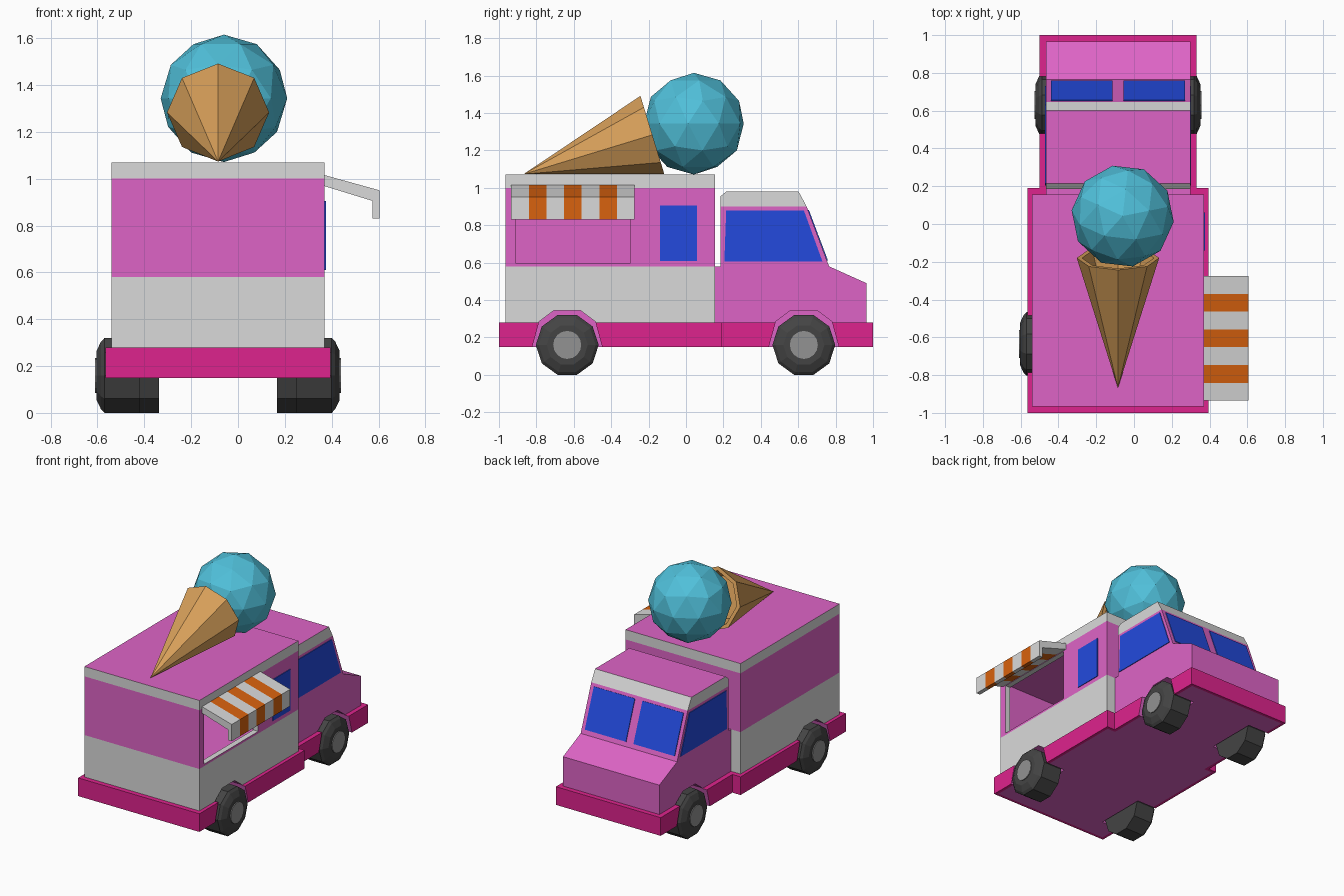
import bpy, bmesh, math
from mathutils import Vector, Matrix

if "Cube" in bpy.data.objects:
    bpy.data.objects.remove(bpy.data.objects["Cube"])


def mat(name, r, g, b):
    m = bpy.data.materials.new(name)
    lin = [((c / 255 + 0.055) / 1.055) ** 2.4 if c > 10 else c / 255 / 12.92 for c in (r, g, b)]
    m.diffuse_color = (*lin, 1)
    m.use_nodes = True
    m.node_tree.nodes["Principled BSDF"].inputs["Base Color"].default_value = m.diffuse_color
    return m


PINK = mat("pink", 222, 100, 198)
GREY = mat("light_grey", 218, 218, 218)
MAGENTA = mat("magenta", 222, 35, 141)
BLUE = mat("window_blue", 35, 74, 222)
ORANGE = mat("awning_orange", 217, 98, 14)
TYRE = mat("tyre_dark", 68, 68, 68)
HUB = mat("hub_grey", 146, 146, 146)
CONE = mat("waffle_brown", 216, 160, 90)
SCOOP = mat("ice_blue", 80, 192, 218)
CX = -0.085  # centre line of the truck


def finish(name, bm, mats, rule=None):
    bmesh.ops.recalc_face_normals(bm, faces=bm.faces)
    if rule:
        for f in bm.faces:
            f.material_index = rule(f.calc_center_median(), f.normal)
    me = bpy.data.meshes.new(name)
    bm.to_mesh(me)
    bm.free()
    for m in mats:
        me.materials.append(m)
    ob = bpy.data.objects.new(name, me)
    bpy.context.collection.objects.link(ob)
    return ob


def extrude(bm, pts, vec):
    """Closed prism from a polygon of 3D points."""
    f = bm.faces.new([bm.verts.new(p) for p in pts])
    r = bmesh.ops.extrude_face_region(bm, geom=[f], use_keep_orig=True)
    vs = [v for v in r["geom"] if isinstance(v, bmesh.types.BMVert)]
    bmesh.ops.translate(bm, vec=Vector(vec), verts=vs)


def side_prism(bm, pts, x0, x1):
    extrude(bm, [(x0, y, z) for y, z in pts], (x1 - x0, 0, 0))


def box(bm, x0, x1, y0, y1, z0, z1):
    side_prism(bm, [(y0, z0), (y1, z0), (y1, z1), (y0, z1)], x0, x1)


def slice_z(bm, *heights):
    for z in heights:
        bmesh.ops.bisect_plane(bm, geom=bm.verts[:] + bm.edges[:] + bm.faces[:],
                               plane_co=(0, 0, z), plane_no=(0, 0, 1))


def cut(ob, cutter):
    m = ob.modifiers.new("cut", 'BOOLEAN')
    m.operation = 'DIFFERENCE'
    m.solver = 'EXACT'
    m.material_mode = 'TRANSFER'
    m.object = cutter
    bpy.context.view_layer.objects.active = ob
    bpy.ops.object.modifier_apply(modifier=m.name)


# Wheel positions: (y, outer offset from the centre line)
AXLES = {"rear": (-0.635, 0.525), "front": (0.63, 0.4425)}

# Cutters: wheel wells, interior, serving hatch
bm = bmesh.new()
for y, off in AXLES.values():
    arch = [(y + a, z) for a, z in ((-0.19, 0.1), (-0.187, 0.15), (-0.15, 0.285), (-0.07, 0.345),
                                    (0.07, 0.345), (0.15, 0.285), (0.187, 0.15), (0.19, 0.1))]
    for s in (-1, 1):
        side_prism(bm, arch, CX + s * (off - 0.2), CX + s * (off + 0.1))
wells = finish("wheel_well_cutter", bm, [PINK])
bm = bmesh.new()
box(bm, -0.50, 0.33, -0.93, 0.12, 0.59, 0.99)
room = finish("interior_cutter", bm, [PINK])
bm = bmesh.new()
box(bm, 0.30, 0.45, -0.91, -0.30, 0.595, 0.965)
hatch = finish("hatch_cutter", bm, [GREY])

# Skirt: stepped outline with pink underside
bm = bmesh.new()
outline = [(-0.565, -1), (0.395, -1), (0.395, 0.19), (0.33, 0.19),
           (0.33, 1), (-0.50, 1), (-0.50, 0.19), (-0.565, 0.19)]
extrude(bm, [(x, y, 0.15) for x, y in outline], (0, 0, 0.13))
bmesh.ops.recalc_face_normals(bm, faces=bm.faces)
bottom = [f for f in bm.faces if f.normal.z < -0.9]
bmesh.ops.inset_region(bm, faces=bottom, thickness=0.03)
skirt = finish("skirt", bm, [MAGENTA, PINK],
               lambda c, n: int(n.z < -0.9 and abs(c.x - CX) < 0.1 and abs(c.y) < 0.9))
cut(skirt, wells)

# Box body: grey base and top band, pink between and on the roof
bm = bmesh.new()
box(bm, -0.54, 0.37, -0.965, 0.155, 0.279, 1.07)
slice_z(bm, 0.58, 1.0)
body = finish("box_body", bm, [PINK, GREY],
              lambda c, n: int(abs(n.z) < 0.5 and not 0.58 < c.z < 1.0))
for c in (wells, room, hatch):
    cut(body, c)

# Cab: one side profile, grey band round the roof edge
bm = bmesh.new()
side_prism(bm, [(0.15, 0.279), (0.965, 0.279), (0.965, 0.49), (0.765, 0.58), (0.645, 0.9),
                (0.602, 0.98), (0.215, 0.98), (0.185, 0.955), (0.185, 0.58), (0.15, 0.58)],
           -0.465, 0.298)
slice_z(bm, 0.58, 0.9)
cab = finish("cab", bm, [PINK, GREY], lambda c, n: int(c.z > 0.9 and n.z < 0.95))
cut(cab, wells)

for c in (wells, room, hatch):
    bpy.data.objects.remove(c)


# Windows: thin plates
def pane(name, pts, vec):
    bm = bmesh.new()
    extrude(bm, pts, vec)
    finish(name, bm, [BLUE])


glass = [(0.205, 0.605), (0.73, 0.605), (0.63, 0.88), (0.215, 0.88)]
pane("cab_window_right", [(0.298, y, z) for y, z in glass], (0.005, 0, 0))
pane("cab_window_left", [(-0.465, y, z) for y, z in glass], (-0.005, 0, 0))
pane("body_window", [(0.37, y, z) for y, z in
                     ((-0.14, 0.61), (0.06, 0.61), (0.06, 0.905), (-0.14, 0.905))], (0.005, 0, 0))
slope = Vector((0, 0.32, 0.12)).normalized() * 0.005
for name, a, b in (("left", -0.44, -0.115), ("right", -0.055, 0.27)):
    pane("windscreen_" + name, [(a, 0.754, 0.61), (b, 0.754, 0.61),
                                (b, 0.6525, 0.88), (a, 0.6525, 0.88)], slope)

# Awning: profile swept along y in seven alternating stripes
prof = [(0.37, 1.015), (0.605, 0.95), (0.605, 0.83), (0.575, 0.83), (0.575, 0.905), (0.37, 0.968)]
bm = bmesh.new()
w = 0.66 / 7
rings = [[bm.verts.new((x, -0.935 + i * w, z)) for x, z in prof] for i in range(8)]
for a, b in zip(rings, rings[1:]):
    for j in range(6):
        bm.faces.new((a[j - 1], a[j], b[j], b[j - 1]))
bm.faces.new(rings[0])
bm.faces.new(rings[-1])
finish("awning", bm, [GREY, ORANGE],
       lambda c, n: int((c.y + 0.935) / w) % 2 if abs(n.y) < 0.5 else 0)


# Wheels: ten-sided tyres with a round hub
def lathe_x(bm, profile, n, x, y, z, s):
    rings = [[bm.verts.new((x - s * d, y + r * math.cos(2 * math.pi * k / n),
                            z + r * math.sin(2 * math.pi * k / n))) for k in range(n)]
             for d, r in profile]
    for a, b in zip(rings, rings[1:]):
        for k in range(n):
            bm.faces.new((a[k - 1], a[k], b[k], b[k - 1]))
    bm.faces.new(rings[0])
    bm.faces.new(rings[-1])


for axle, (y, off) in AXLES.items():
    for side, s in (("left", -1), ("right", 1)):
        x = CX + s * off
        bm = bmesh.new()
        lathe_x(bm, [(0.006, 0.11), (0.025, 0.152), (0.04, 0.168), (0.19, 0.168)], 10, x, y, 0.16, s)
        finish(f"{axle}_{side}_tyre", bm, [TYRE])
        bm = bmesh.new()
        lathe_x(bm, [(0, 0.075), (0.02, 0.075)], 16, x, y, 0.16, s)
        finish(f"{axle}_{side}_hub", bm, [HUB])

# Waffle cone lying on the roof, eight sides, hollow mouth
apex = Vector((CX, -0.868, 1.073))
rim = Vector((CX, -0.18, 1.283))
axis = (rim - apex).normalized()
up = Vector((1, 0, 0)).cross(axis)
bm = bmesh.new()


def ring(centre, r):
    return [bm.verts.new(centre + r * (Vector((math.cos(k * math.pi / 4), 0, 0))
                                       + up * math.sin(k * math.pi / 4))) for k in range(8)]


outer, lip, deep = ring(rim, 0.218), ring(rim, 0.19), ring(rim - axis * 0.12, 0.15)
tip = bm.verts.new(apex)
for k in range(8):
    bm.faces.new((tip, outer[k - 1], outer[k]))
    bm.faces.new((outer[k - 1], outer[k], lip[k], lip[k - 1]))
    bm.faces.new((lip[k - 1], lip[k], deep[k], deep[k - 1]))
bm.faces.new(deep)
finish("cone", bm, [CONE])

# Scoop
bm = bmesh.new()
bmesh.ops.create_icosphere(bm, subdivisions=2, radius=0.272,
                           matrix=Matrix.Translation((-0.06, 0.042, 1.343)) @ Matrix.Rotation(0.2, 4, 'Z'))
finish("scoop", bm, [SCOOP])
